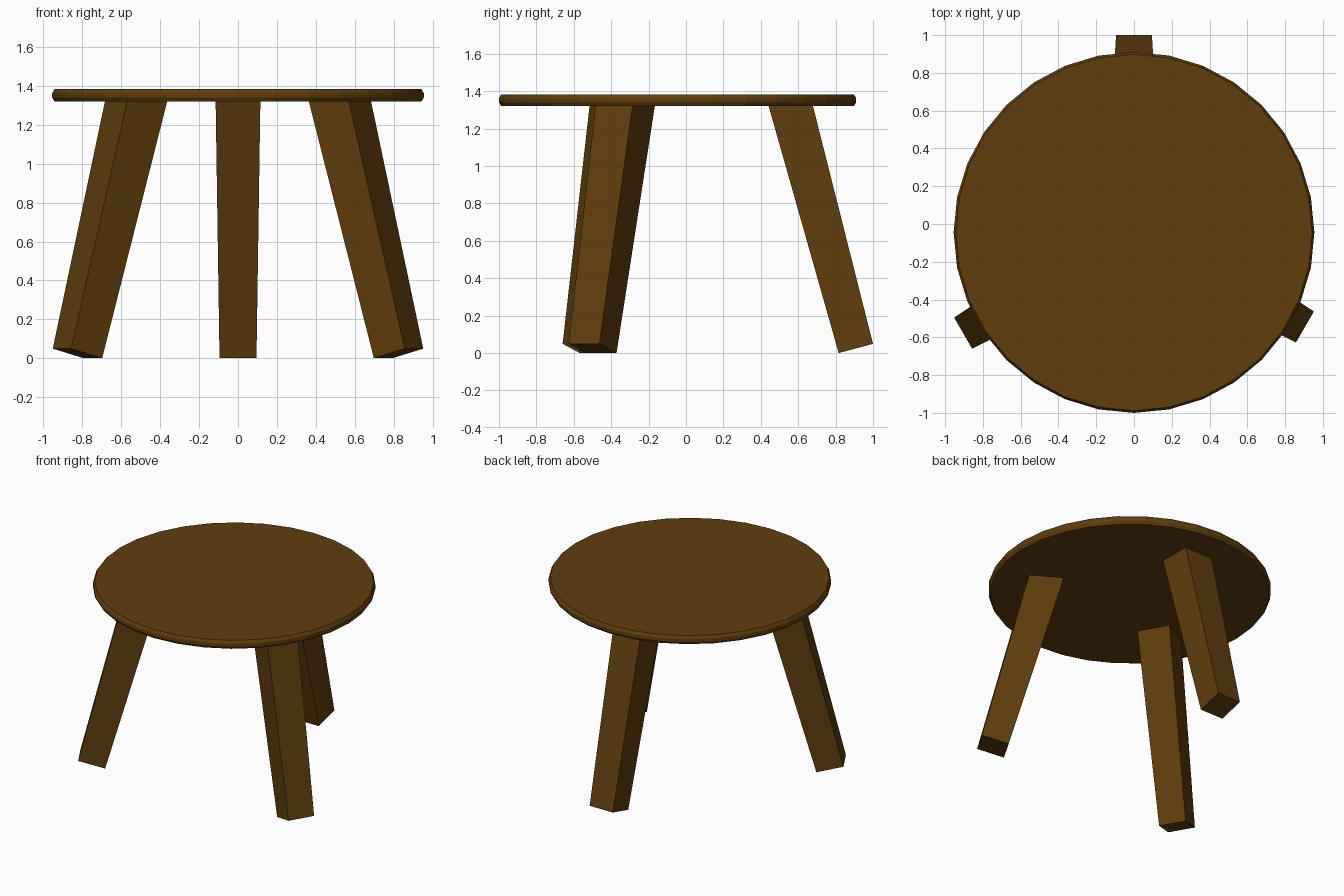
import bpy, bmesh, math
from mathutils import Matrix, Vector

if "Cube" in bpy.data.objects:
    bpy.data.objects.remove(bpy.data.objects["Cube"])

CENTRE_Y = -0.045
TILT = math.radians(15)

wood = bpy.data.materials.new("dark_wood")
wood.diffuse_color = (0.115, 0.047, 0.004, 1)
wood.use_nodes = True
wood.node_tree.nodes["Principled BSDF"].inputs["Base Color"].default_value = wood.diffuse_color


def make_object(name, bm):
    bmesh.ops.recalc_face_normals(bm, faces=bm.faces)
    mesh = bpy.data.meshes.new(name)
    bm.to_mesh(mesh)
    bm.free()
    mesh.materials.append(wood)
    obj = bpy.data.objects.new(name, mesh)
    bpy.context.collection.objects.link(obj)
    return obj


def make_seat():
    # 32-sided disc with a bevelled rim, from a radius/height profile
    profile = [(0.943, 1.32), (0.955, 1.34), (0.955, 1.362), (0.943, 1.383)]
    sides = 32
    bm = bmesh.new()
    rings = []
    for r, z in profile:
        angles = [2 * math.pi * i / sides for i in range(sides)]
        rings.append([bm.verts.new((r * math.cos(a), r * math.sin(a), z)) for a in angles])
    for low, high in zip(rings, rings[1:]):
        for i in range(sides):
            j = (i + 1) % sides
            bm.faces.new((low[i], low[j], high[j], high[i]))
    bm.faces.new(rings[0])
    bm.faces.new(rings[-1])
    make_object("seat", bm).location.y = CENTRE_Y


def make_leg(name, turn, shift_y):
    # square leg, thicker at the top, splayed outwards and turned into place
    length, foot, head = 1.372, 0.095, 0.115
    bm = bmesh.new()
    bmesh.ops.create_cube(bm, size=2)
    for v in bm.verts:
        top = v.co.z > 0
        half = head if top else foot
        v.co = Vector((v.co.x * half, v.co.y * half, length if top else 0))
    place = (Matrix.Translation((0, CENTRE_Y + shift_y, 0))
             @ Matrix.Rotation(math.radians(turn), 4, 'Z')
             @ Matrix.Translation((0, 0.953, 0.0246))
             @ Matrix.Rotation(TILT, 4, 'X'))
    bm.transform(place)
    make_object(name, bm)


make_seat()
make_leg("back_leg", 0, 0)
make_leg("front_left_leg", 120, -0.01)
make_leg("front_right_leg", 240, 0.022)
